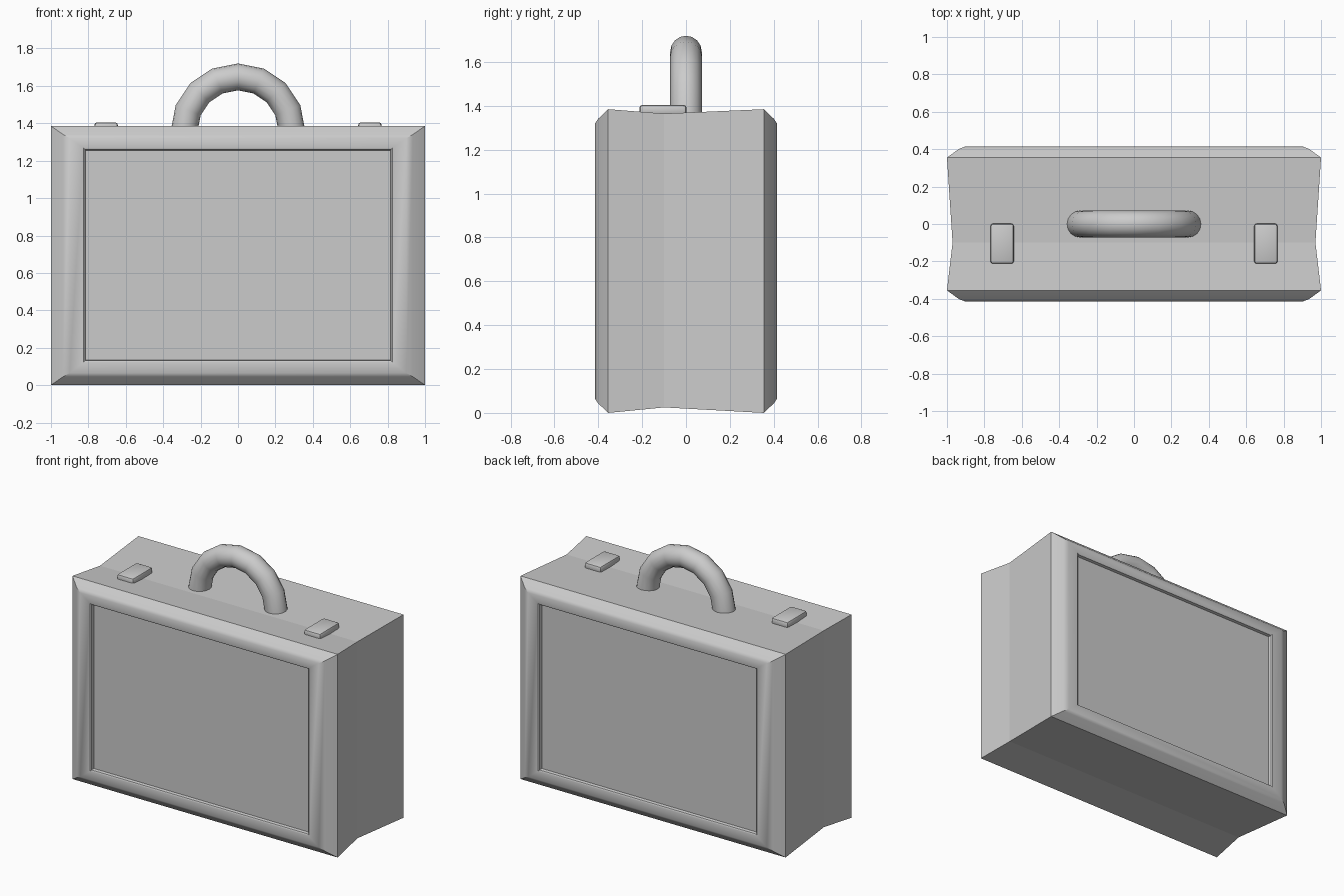
import bpy, bmesh, math
from mathutils import Matrix, Vector

if "Cube" in bpy.data.objects:
    bpy.data.objects.remove(bpy.data.objects["Cube"])


def finish(bm, name, angle=35):
    bmesh.ops.recalc_face_normals(bm, faces=bm.faces[:])
    mesh = bpy.data.meshes.new(name)
    bm.to_mesh(mesh)
    bm.free()
    obj = bpy.data.objects.new(name, mesh)
    bpy.context.collection.objects.link(obj)
    bpy.ops.object.select_all(action='DESELECT')
    obj.select_set(True)
    bpy.context.view_layer.objects.active = obj
    bpy.ops.object.shade_smooth_by_angle(angle=math.radians(angle))
    return obj


# Case: rectangular rings (y, half width, bottom, top) from front panel to back
FRONT = [
    (-0.39, 0.815, 0.135, 1.255),   # recessed panel
    (-0.409, 0.818, 0.131, 1.259),
    (-0.415, 0.826, 0.122, 1.268),  # panel lip
    (-0.415, 0.90, 0.065, 1.32),    # front rim
    (-0.402, 0.935, 0.045, 1.34),
    (-0.355, 1.0, 0.0, 1.385),      # outer edge
]
WAIST = (-0.10, 0.97, 0.025, 1.365)
rings = FRONT + [WAIST] + [(-y, w, lo, hi) for y, w, lo, hi in reversed(FRONT)]

bm = bmesh.new()
loops = [[bm.verts.new(p) for p in ((-w, y, lo), (w, y, lo), (w, y, hi), (-w, y, hi))]
         for y, w, lo, hi in rings]
for a, b in zip(loops, loops[1:]):
    for i in range(4):
        j = (i + 1) % 4
        bm.faces.new((a[i], a[j], b[j], b[i]))
bm.faces.new(loops[0])
bm.faces.new(loops[-1])
case = finish(bm, "case")
# Keep the crease where the two halves meet
for e in case.data.edges:
    if all(abs(case.data.vertices[v].co.y - WAIST[0]) < 1e-4 for v in e.vertices):
        e.use_edge_sharp = True

# Handle: circle spun through half a turn
HANDLE_R, TUBE_R, HANDLE_Z = 0.288, 0.072, 1.36
bm = bmesh.new()
circle = bmesh.ops.create_circle(
    bm, segments=16, radius=TUBE_R, cap_ends=False,
    matrix=Matrix.Translation((HANDLE_R, 0, HANDLE_Z)))
bmesh.ops.spin(bm, geom=circle["verts"] + bm.edges[:], cent=Vector((0, 0, HANDLE_Z)),
               axis=(0, -1, 0), angle=math.pi, steps=8)
finish(bm, "handle", 50)

# Latches: bevelled plates on the lid
for side, label in ((-1, "left"), (1, "right")):
    bm = bmesh.new()
    bmesh.ops.create_cube(bm, size=1, matrix=Matrix.Translation((side * 0.705, -0.105, 1.38))
                          @ Matrix.Diagonal((0.125, 0.215, 0.05, 1)))
    bmesh.ops.bevel(bm, geom=bm.edges[:], offset=0.014, segments=2, profile=0.5,
                    affect='EDGES')
    finish(bm, label + "_latch", 40)
